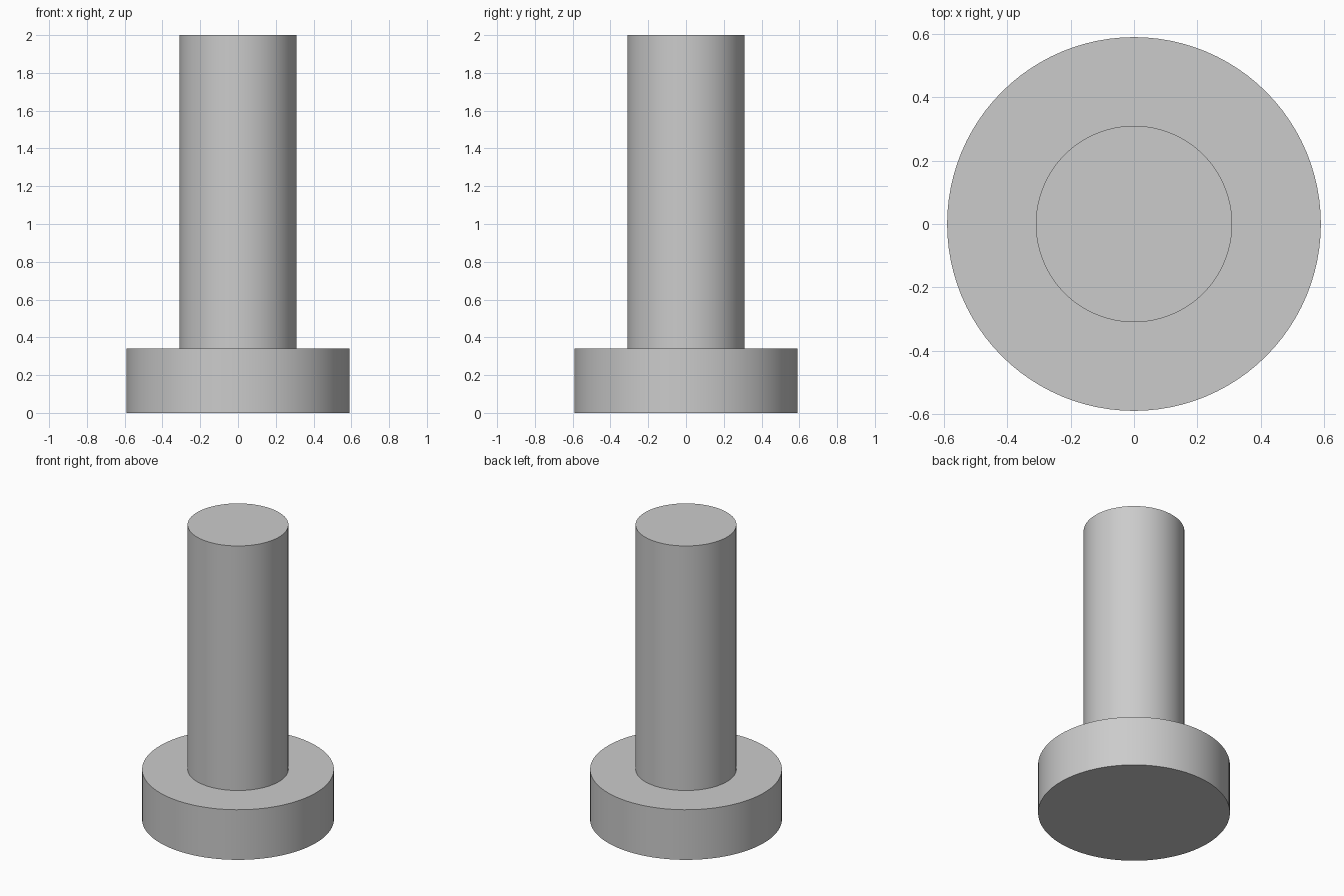
import bpy
import bmesh
import math

cube = bpy.data.objects.get("Cube")
if cube:
    bpy.data.objects.remove(cube, do_unlink=True)

HEAD_RADIUS, SHAFT_RADIUS = 0.59, 0.31
HEAD_HEIGHT, TOTAL_HEIGHT = 0.34, 2.0
SIDES = 96

# Plain grey material
grey = bpy.data.materials.new("grey")
grey.use_nodes = True
colour = (0.6, 0.6, 0.6, 1)
grey.diffuse_color = colour
grey.node_tree.nodes["Principled BSDF"].inputs["Base Color"].default_value = colour

# Half profile of the flanged pin, from the bottom centre to the top centre
profile = [
    (0, 0),
    (HEAD_RADIUS, 0),
    (HEAD_RADIUS, HEAD_HEIGHT),
    (SHAFT_RADIUS, HEAD_HEIGHT),
    (SHAFT_RADIUS, TOTAL_HEIGHT),
    (0, TOTAL_HEIGHT),
]

# Turn the profile into one closed solid
bm = bmesh.new()
verts = [bm.verts.new((r, 0, z)) for r, z in profile]
edges = [bm.edges.new(pair) for pair in zip(verts, verts[1:])]
bmesh.ops.spin(bm, geom=verts + edges, cent=(0, 0, 0), axis=(0, 0, 1),
               angle=math.tau, steps=SIDES, use_merge=False)
bmesh.ops.remove_doubles(bm, verts=bm.verts, dist=0.0001)
bmesh.ops.recalc_face_normals(bm, faces=bm.faces)

mesh = bpy.data.meshes.new("flanged_pin")
bm.to_mesh(mesh)
bm.free()
mesh.materials.append(grey)
pin = bpy.data.objects.new("flanged_pin", mesh)
bpy.context.collection.objects.link(pin)

# Smooth walls with crisp rims
bpy.ops.object.select_all(action="DESELECT")
pin.select_set(True)
bpy.context.view_layer.objects.active = pin
bpy.ops.object.shade_smooth_by_angle(angle=math.radians(30))
